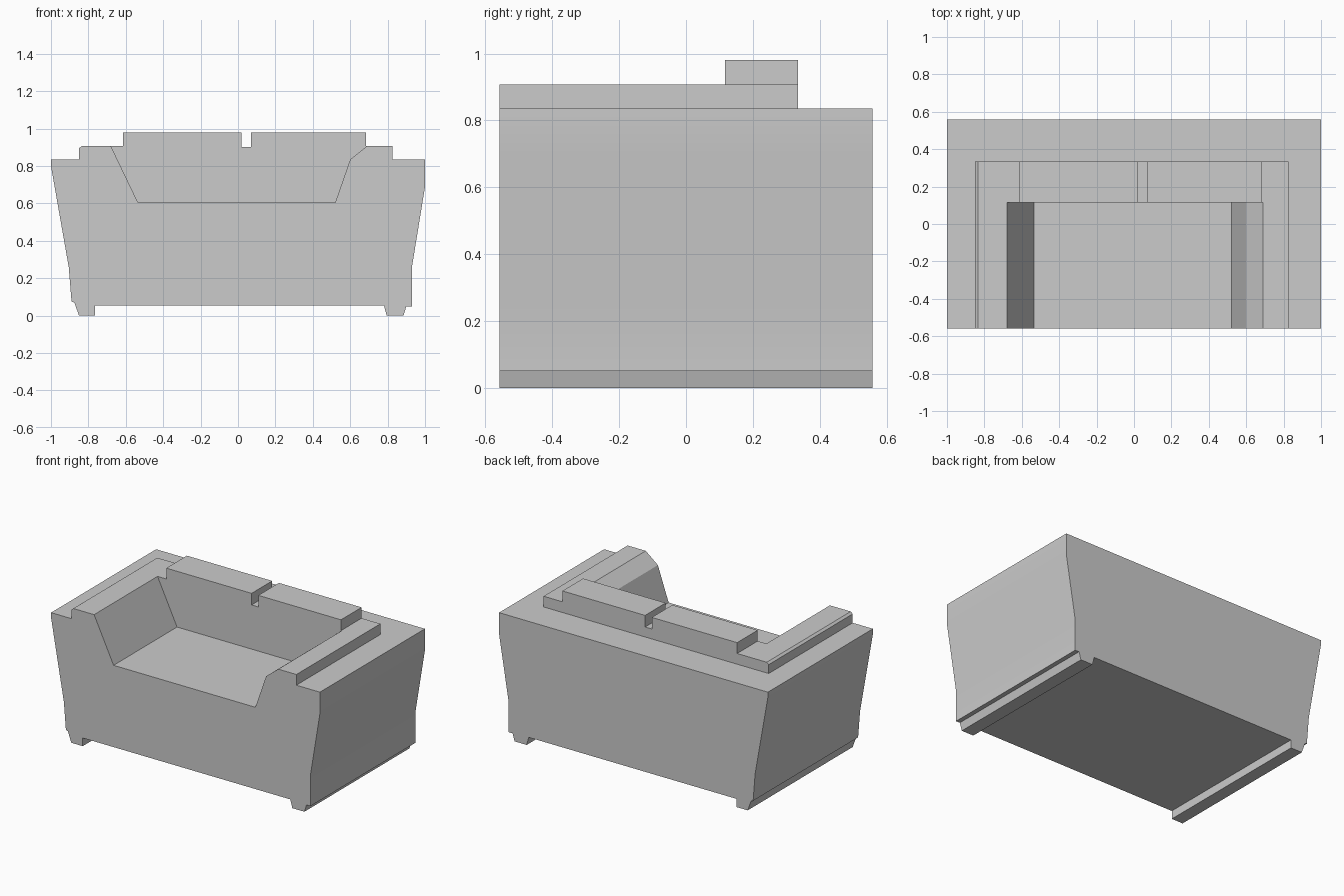
import bpy, bmesh, math

cube = bpy.data.objects.get("Cube")
if cube:
    bpy.data.objects.remove(cube, do_unlink=True)

FRONT, BACK = -0.558, 0.558
CUSHION_FRONT, CUSHION_BACK = 0.116, 0.335
LEDGE, ARM, TOP = 0.835, 0.907, 0.98

fabric = bpy.data.materials.new("grey fabric")
colour = (0.6, 0.6, 0.6, 1)
fabric.use_nodes = True
fabric.diffuse_color = colour
fabric.node_tree.nodes["Principled BSDF"].inputs["Base Color"].default_value = colour


def extrude_profile(name, points, y0, y1):
    """Extrude an x-z outline from y0 to y1."""
    bm = bmesh.new()
    face = bm.faces.new([bm.verts.new((x, y0, z)) for x, z in points])
    grown = bmesh.ops.extrude_face_region(bm, geom=[face])["geom"]
    verts = [v for v in grown if isinstance(v, bmesh.types.BMVert)]
    bmesh.ops.translate(bm, verts=verts, vec=(0, y1 - y0, 0))
    bmesh.ops.recalc_face_normals(bm, faces=bm.faces)
    mesh = bpy.data.meshes.new(name)
    bm.to_mesh(mesh)
    bm.free()
    obj = bpy.data.objects.new(name, mesh)
    bpy.context.collection.objects.link(obj)
    mesh.materials.append(fabric)
    return obj


def cut(obj, cutter):
    """Subtract the cutter from obj, then remove the cutter."""
    cutter.hide_render = True
    mod = obj.modifiers.new("cut", "BOOLEAN")
    mod.operation, mod.solver, mod.object = "DIFFERENCE", "EXACT", cutter
    bpy.ops.object.modifier_apply(modifier=mod.name)
    bpy.data.objects.remove(cutter, do_unlink=True)


# Whole outline: flared sides, foot rails, stepped arms and two back cushions
right_side = [(-0.85, LEDGE), (-1, LEDGE), (-1, 0.80), (-0.905, 0.26), (-0.89, 0.075), (-0.875, 0.07)]
feet = [(-0.85, 0), (-0.765, 0), (-0.765, 0.055), (0.78, 0.055), (0.795, 0), (0.885, 0), (0.90, 0.05)]
left_side = [(0.93, 0.05), (0.93, 0.26), (1, 0.69), (1, LEDGE), (0.825, LEDGE), (0.825, ARM)]
cushions = [(0.685, ARM), (0.685, TOP), (0.07, TOP), (0.07, 0.902),
            (0.02, 0.902), (0.02, TOP), (-0.615, TOP), (-0.615, ARM)]
right_arm = [(-0.835, ARM), (-0.85, 0.895)]
sofa = extrude_profile("sofa_body", right_side + feet + left_side + cushions + right_arm, FRONT, BACK)
bpy.context.view_layer.objects.active = sofa
sofa.select_set(True)

# Seat recess between the sloping arms, open at the front and above
seat = [(-0.82, 1.2), (-0.68, ARM), (-0.535, 0.605), (0.52, 0.605), (0.60, LEDGE), (0.69, ARM), (1.05, 1.2)]
cut(sofa, extrude_profile("seat_cutter", seat, FRONT - 0.2, CUSHION_FRONT))

# Low ledge behind the back cushions
ledge = [(-1.2, LEDGE), (1.2, LEDGE), (1.2, 1.2), (-1.2, 1.2)]
cut(sofa, extrude_profile("ledge_cutter", ledge, CUSHION_BACK, BACK + 0.2))

# Merge leftover coplanar pieces
bm = bmesh.new()
bm.from_mesh(sofa.data)
bmesh.ops.remove_doubles(bm, verts=bm.verts, dist=0.0005)
bmesh.ops.dissolve_limit(bm, angle_limit=math.radians(0.5), verts=bm.verts, edges=bm.edges)
bm.to_mesh(sofa.data)
bm.free()

bpy.ops.object.shade_smooth_by_angle(angle=math.radians(20))
